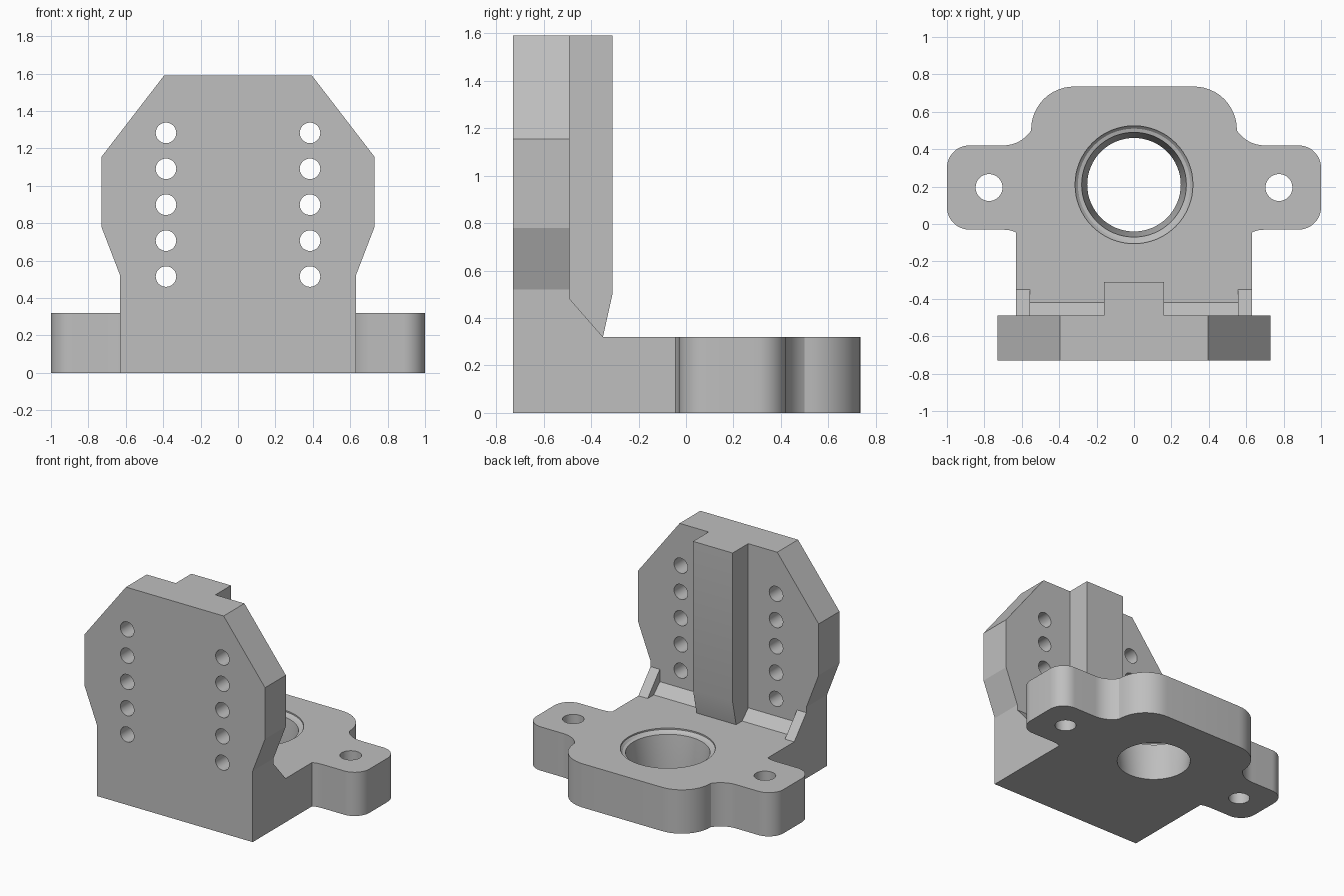
import bpy, bmesh
from math import sin, cos, pi, radians
from mathutils import Matrix, Vector

if "Cube" in bpy.data.objects:
    bpy.data.objects.remove(bpy.data.objects["Cube"], do_unlink=True)

grey = bpy.data.materials.new("plain_grey")
grey.use_nodes = True
COLOR = (0.52, 0.52, 0.52, 1)
grey.diffuse_color = COLOR
grey.node_tree.nodes["Principled BSDF"].inputs["Base Color"].default_value = COLOR

HEIGHT, BASE = 1.59, 0.32
FRONT, BACK = -0.73, -0.49


def finish(name, bm):
    bmesh.ops.recalc_face_normals(bm, faces=bm.faces)
    mesh = bpy.data.meshes.new(name)
    bm.to_mesh(mesh)
    bm.free()
    mesh.materials.append(grey)
    obj = bpy.data.objects.new(name, mesh)
    bpy.context.collection.objects.link(obj)
    return obj


def prism(name, outline, axis, lo, hi):
    """Extrude a 2D outline along x, y or z from lo to hi."""
    place = {"x": lambda a, b: (lo, a, b),
             "y": lambda a, b: (a, lo, b),
             "z": lambda a, b: (a, b, lo)}[axis]
    bm = bmesh.new()
    face = bm.faces.new([bm.verts.new(place(a, b)) for a, b in outline])
    new = bmesh.ops.extrude_face_region(bm, geom=[face])["geom"]
    step = Vector([(hi - lo) * (axis == k) for k in "xyz"])
    bmesh.ops.translate(bm, vec=step, verts=[v for v in new if isinstance(v, bmesh.types.BMVert)])
    return finish(name, bm)


def arc(cx, cy, r, start, end, n=12):
    angles = [radians(start + (end - start) * i / n) for i in range(n + 1)]
    return [(cx + r * cos(a), cy + r * sin(a)) for a in angles]


def mirrored(half):
    """Close a right-hand half outline with its mirror image."""
    return half + [(-a, b) for a, b in reversed(half)]


def circle(cx, cy, r, n=32):
    return arc(cx, cy, r, 0, 360 * (n - 1) / n, n - 1)


def lathe(name, profile, center, n=64):
    """Closed turned solid from (radius, z) pairs, bottom to top."""
    bm = bmesh.new()
    rings = [[bm.verts.new((center[0] + r * cos(2 * pi * i / n),
                            center[1] + r * sin(2 * pi * i / n), z)) for i in range(n)]
             for r, z in profile]
    for a, b in zip(rings, rings[1:]):
        for i in range(n):
            j = (i + 1) % n
            bm.faces.new((a[i], a[j], b[j], b[i]))
    bm.faces.new(rings[0])
    bm.faces.new(rings[-1])
    return finish(name, bm)


def combine(target, tool, operation):
    mod = target.modifiers.new(operation.lower(), "BOOLEAN")
    mod.operation, mod.object, mod.solver = operation, tool, "EXACT"
    bpy.context.view_layer.objects.active = target
    bpy.ops.object.modifier_apply(modifier=mod.name)
    bpy.data.objects.remove(tool, do_unlink=True)


# Base flange with rounded mounting ears
half = [(0.63, FRONT), (0.63, -0.045), (0.66, -0.034), (0.70, -0.03)]
half += arc(0.88, 0.09, 0.12, -90, 0)
half += arc(0.88, 0.30, 0.12, 0, 90)
half += arc(0.70, 0.60, 0.18, 270, 214)
half += arc(0.32, 0.505, 0.23, 0, 90)
body = prism("mounting_bracket", mirrored(half), "z", 0, BASE)

# Upright face plate
plate = mirrored([(0.63, 0), (0.63, 0.52), (0.73, 0.78), (0.73, 1.155), (0.395, HEIGHT)])
combine(body, prism("face_plate", plate, "y", FRONT, BACK), "UNION")

# Central stiffening rib with tapered foot
rib = [(-0.6, 0.2), (-0.38, 0.2), (-0.35, BASE), (-0.31, 0.5), (-0.31, HEIGHT), (-0.6, HEIGHT)]
combine(body, prism("center_rib", rib, "x", -0.16, 0.16), "UNION")

# Corner strip and side gussets
strip = [(-0.6, 0.2), (-0.42, 0.2), (-0.42, BASE), (BACK, 0.39), (-0.6, 0.39)]
combine(body, prism("corner_strip", strip, "x", -0.6, 0.6), "UNION")
gusset = [(-0.6, 0.2), (-0.35, 0.2), (-0.35, BASE), (BACK, 0.48), (-0.6, 0.48)]
for lo in (-0.63, 0.555):
    combine(body, prism("gusset", gusset, "x", lo, lo + 0.075), "UNION")

# Tapered main bore with a shallow stepped rim
bore = [(0.25, -0.1), (0.25, 0.03), (0.28, 0.29), (0.30, 0.295), (0.315, 0.31), (0.315, 0.4)]
combine(body, lathe("bore", bore, (0, 0.21)), "DIFFERENCE")

# Ear holes and two columns of plate holes
for side in (-1, 1):
    combine(body, prism("ear_hole", circle(side * 0.775, 0.195, 0.072), "z", -0.1, 0.5), "DIFFERENCE")
    for i in range(5):
        hole = circle(side * 0.385, 0.515 + i * 0.192, 0.055)
        combine(body, prism("plate_hole", hole, "y", -0.9, -0.4), "DIFFERENCE")

# Smooth curved walls, keep machined edges crisp
bpy.ops.object.select_all(action="DESELECT")
body.select_set(True)
bpy.context.view_layer.objects.active = body
bpy.ops.object.shade_smooth_by_angle(angle=radians(20))
